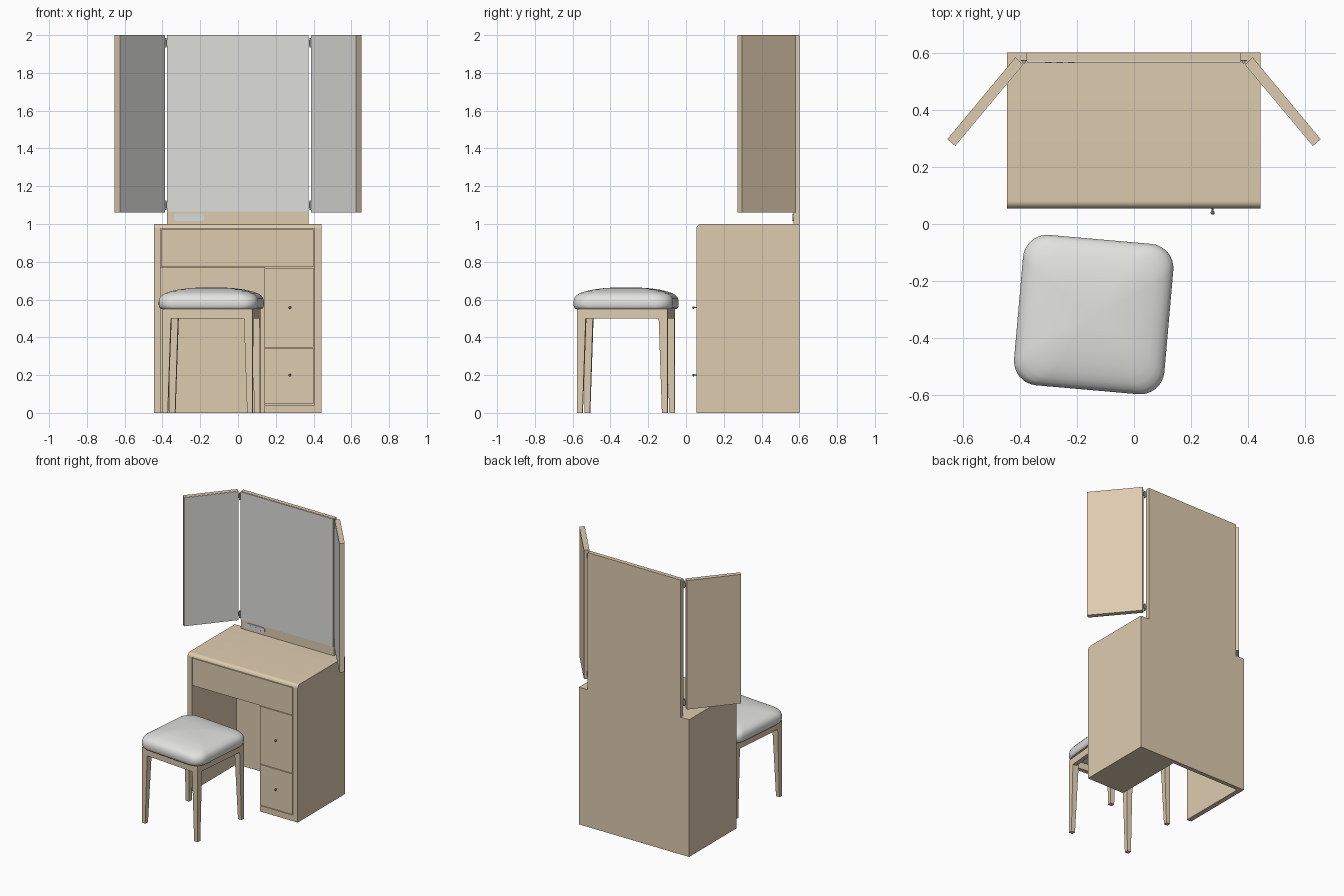
import bpy, bmesh, math
from mathutils import Matrix, Vector

if "Cube" in bpy.data.objects:
    bpy.data.objects.remove(bpy.data.objects["Cube"])


def mat(name, rgb):
    m = bpy.data.materials.new(name)
    m.diffuse_color = (*rgb, 1)
    m.use_nodes = True
    m.node_tree.nodes["Principled BSDF"].inputs["Base Color"].default_value = m.diffuse_color
    return m


WOOD = mat("pale wood", (0.73, 0.60, 0.43))
GLASS = mat("mirror grey", (0.73, 0.73, 0.72))
FABRIC = mat("white fabric", (0.76, 0.76, 0.75))
METAL = mat("grey metal", (0.35, 0.35, 0.35))
PLASTIC = mat("socket grey", (0.70, 0.71, 0.73))


def finish(name, bm, m, smooth=False):
    bmesh.ops.recalc_face_normals(bm, faces=bm.faces)
    me = bpy.data.meshes.new(name)
    bm.to_mesh(me)
    bm.free()
    me.materials.append(m)
    ob = bpy.data.objects.new(name, me)
    bpy.context.collection.objects.link(ob)
    if smooth:
        bpy.context.view_layer.objects.active = ob
        ob.select_set(True)
        bpy.ops.object.shade_smooth_by_angle(angle=math.radians(35))
        ob.select_set(False)
    return ob


def loft(name, rings, m, smooth=False):
    """Join rings of equal point count and cap both ends."""
    bm = bmesh.new()
    vs = [[bm.verts.new(p) for p in r] for r in rings]
    n = len(vs[0])
    for a, b in zip(vs, vs[1:]):
        for i in range(n):
            j = (i + 1) % n
            bm.faces.new((a[i], a[j], b[j], b[i]))
    bm.faces.new(vs[0])
    bm.faces.new(vs[-1])
    return finish(name, bm, m, smooth)


def prism(name, pts, lo, hi, axis, m, smooth=False):
    """Extrude a 2D outline along x, y or z."""
    place = {"x": lambda p, t: (t, p[0], p[1]),
             "y": lambda p, t: (p[0], t, p[1]),
             "z": lambda p, t: (p[0], p[1], t)}[axis]
    return loft(name, [[place(p, t) for p in pts] for t in (lo, hi)], m, smooth)


def box(name, x0, x1, y0, y1, z0, z1, m=WOOD):
    return prism(name, [(x0, y0), (x1, y0), (x1, y1), (x0, y1)], z0, z1, "z", m)


def rounded(hx, hy, r, seg=8):
    pts = []
    for k, (sx, sy) in enumerate([(1, 1), (-1, 1), (-1, -1), (1, -1)]):
        for i in range(seg + 1):
            a = math.pi / 2 * (k + i / seg)
            pts.append((sx * (hx - r) + r * math.cos(a), sy * (hy - r) + r * math.sin(a)))
    return pts


def circle(cx, cy, r, n=16):
    return [(cx + r * math.cos(2 * math.pi * i / n), cy + r * math.sin(2 * math.pi * i / n))
            for i in range(n)]


# Cabinet: back board with the narrower mirror back, sides and rounded top
F, B = 0.055, 0.57
XL, XR, XD = -0.41, 0.405, 0.14
prism("back_board", [(-0.445, 0), (0.443, 0), (0.443, 1), (0.374, 1), (0.374, 2),
                     (-0.376, 2), (-0.376, 1), (-0.445, 1)], B, 0.6, "y", WOOD)
box("left_side_panel", -0.445, XL, F, B, 0, 0.975)
box("right_side_panel", XR, 0.443, F, B, 0, 0.975)
R = 0.025
nose = [(F + R - R * math.cos(a), 0.975 + R * math.sin(a))
        for a in [math.pi / 2 * i / 8 for i in range(9)]]
prism("table_top", nose + [(B, 1), (B, 0.975)], -0.445, 0.443, "x", WOOD, True)

# Drawers with narrow shadow gaps around the fronts
G = 0.004
box("top_drawer_body", XL, XR, 0.075, B, 0.77, 0.975)
box("drawer_column_body", XD, XR, 0.075, B, 0, 0.77)
box("plinth_rail", XD, XR, F, 0.075, 0, 0.043)
box("top_drawer_front", XL + G, XR - G, F, 0.075, 0.772, 0.975 - G)
for name, z0, z1, zk in (("lower", 0.047, 0.343, 0.2), ("upper", 0.347, 0.768, 0.557)):
    box(name + "_drawer_front", XD, XR - G, F, 0.075, z0, z1)
    knob = [(F, 0.003), (0.046, 0.003), (0.042, 0.007), (0.037, 0.007), (0.034, 0.004)]
    loft(name + "_knob", [[(x, y, z) for x, z in circle(0.275, zk, r)] for y, r in knob],
         METAL, True)

# Centre mirror and folding side mirrors
box("centre_mirror", -0.374, 0.372, B - 0.005, B, 1.067, 1.998, GLASS)
for s, side in ((-1, "left"), (1, "right")):
    a, b, c, d = [Vector(p) for p in ((0.39, 0.56), (0.628, 0.275), (0.653, 0.297), (0.415, 0.583))]
    n = Vector((-0.766, -0.643)) * 0.003

    def flip(pts):
        return [(s * p.x, p.y) for p in pts]
    prism(side + "_wing_board", flip([a, b, c, d]), 1.06, 2, "z", WOOD)
    prism(side + "_wing_mirror", flip([a, b, b + n, a + n]), 1.062, 1.998, "z", GLASS)
    for i, z in enumerate((1.075, 1.935)):
        prism(f"{side}_hinge_{i}", circle(s * 0.384, 0.568, 0.006), z, z + 0.05, "z", METAL, True)
        box(f"{side}_hinge_leaf_{i}", s * 0.383 - 0.013, s * 0.383 + 0.013, 0.571, 0.574,
            z + 0.01, z + 0.04, METAL)

# Power socket strip under the mirror
prism("socket_plate", [(x - 0.26, z + 1.035) for x, z in rounded(0.08, 0.019, 0.0185)],
      B - 0.005, B, "y", PLASTIC, True)
for i, x in enumerate((-0.3, -0.26, -0.22)):
    prism(f"socket_ring_{i}", circle(x, 1.035, 0.011), B - 0.007, B - 0.005, "y", PLASTIC, True)

# Stool, turned slightly
turn = Matrix.Translation((-0.141, -0.317, 0)) @ Matrix.Rotation(math.radians(-5), 4, "Z")
parts = []
H = 0.24
for sx, sy, name in ((-1, -1, "front_left"), (1, -1, "front_right"),
                     (-1, 1, "back_left"), (1, 1, "back_right")):
    rings = []
    for z, w in ((0, 0.029), (0.5, 0.046), (0.55, 0.046)):
        rings.append([(sx * (H - u * w), sy * (H - v * w), z)
                      for u, v in ((0, 0), (1, 0), (1, 1), (0, 1))])
    parts.append(loft(name + "_leg", rings, WOOD))
K = H - 0.046
for s, x_name, y_name in ((-1, "left", "front"), (1, "right", "back")):
    e0, e1 = sorted((s * H, s * (H - 0.03)))
    parts.append(box(x_name + "_apron", e0, e1, -K, K, 0.5, 0.55))
    parts.append(box(y_name + "_apron", -K, K, e0, e1, 0.5, 0.55))

# Domed cushion lofted from rounded squares
profile = [(0.55, 0.254), (0.556, 0.260), (0.57, 0.264), (0.59, 0.264), (0.608, 0.260),
           (0.622, 0.250), (0.634, 0.232), (0.644, 0.205), (0.653, 0.165), (0.660, 0.115),
           (0.664, 0.06), (0.665, 0.015)]
parts.append(loft("seat_cushion", [[(x, y, z) for x, y in rounded(h, h, min(0.085, h * 0.4))]
                                   for z, h in profile], FABRIC, True))
for p in parts:
    p.matrix_world = turn
